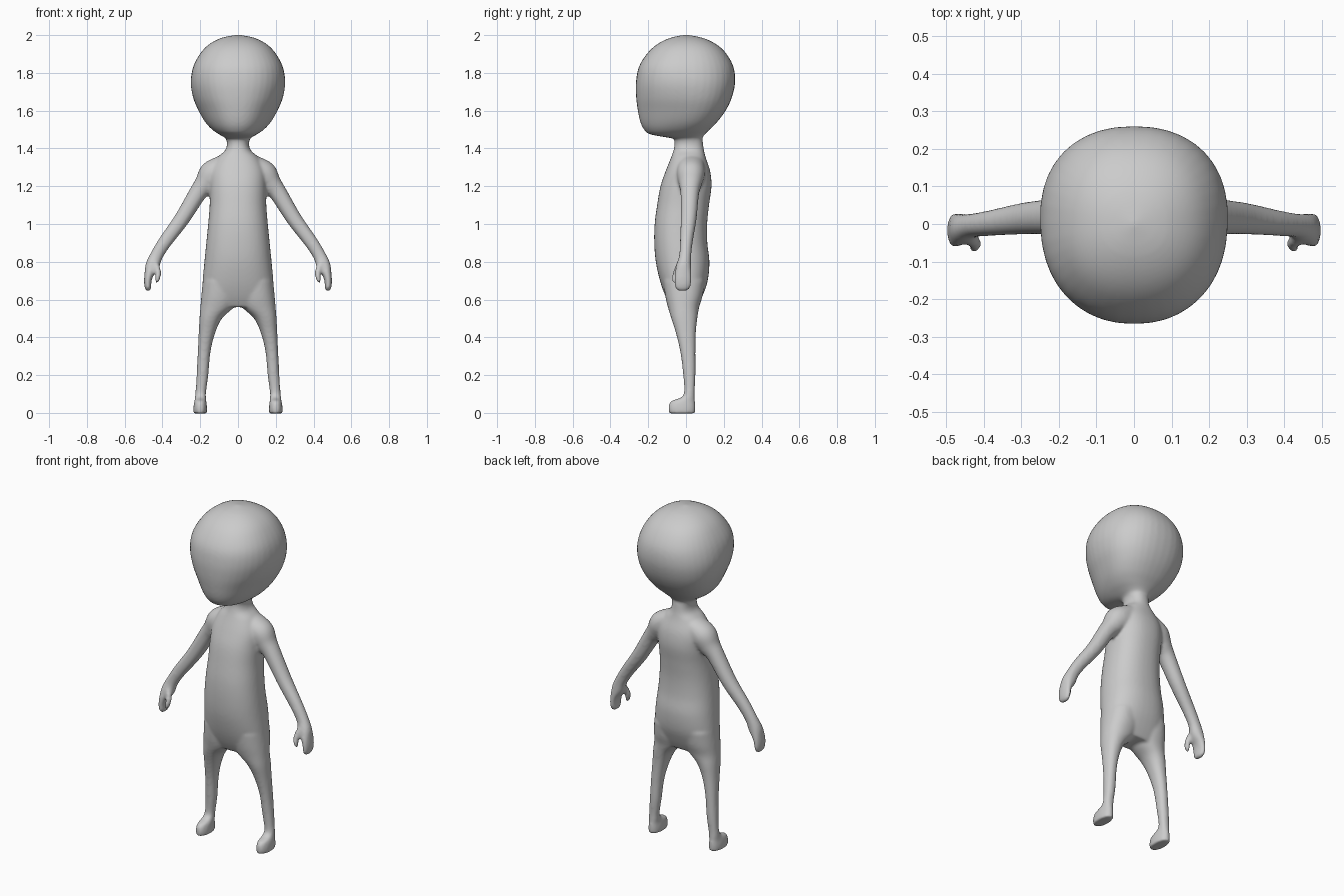
import bpy, bmesh
from math import sin, cos, pi, copysign
from mathutils import Vector

bm = bmesh.new()


def smooth_stations(st, n=5):
    """Catmull-Rom interpolation through the stations."""
    out = []
    for i in range(len(st) - 1):
        p0, p1, p2, p3 = (st[max(0, min(len(st) - 1, i + k))] for k in (-1, 0, 1, 2))
        for j in range(n):
            t = j / n
            out.append([0.5 * (2 * b + (c - a) * t + (2 * a - 5 * b + 4 * c - d) * t * t
                               + (3 * b - a - 3 * c + d) * t ** 3)
                        for a, b, c, d in zip(p0, p1, p2, p3)])
    return out + [list(st[-1])]


def loft(stations, side=1, power=2.0, follow=False, seg=40):
    """Closed loft of rounded rings: (x, y, z, half width, half depth, front taper)."""
    st = smooth_stations(stations)
    rings = []
    for i, (x, y, z, a, b, taper) in enumerate(st):
        u = Vector((1, 0, 0))
        if follow:  # rings stand across the path, seen from the front
            p, q = st[max(i - 1, 0)], st[min(i + 1, len(st) - 1)]
            u = Vector((-(q[2] - p[2]), 0, q[0] - p[0])).normalized()
        ring = []
        for k in range(seg):
            t = 2 * pi * k / seg
            c, s = (copysign(abs(v) ** (2 / power), v) for v in (cos(t), sin(t)))
            v = Vector((x, y + b * s, z)) + u * (a * c * (1 + taper * s))
            v.x *= side
            ring.append(bm.verts.new(v))
        rings.append(ring)
    for r, s in zip(rings, rings[1:]):
        for k in range(seg):
            bm.faces.new((r[k], r[(k + 1) % seg], s[(k + 1) % seg], s[k]))
    bm.faces.new(rings[0][::-1])
    bm.faces.new(rings[-1])


def span(z, half, front, back, taper=0.0, x=0.0):
    return (x, (front + back) / 2, z, half, (back - front) / 2, taper)


# head
loft([span(1.455, .065, -.08, .085), span(1.475, .10, -.19, .10, .1),
      span(1.50, .135, -.222, .125, .15), span(1.54, .17, -.242, .165, .18),
      span(1.60, .205, -.255, .21, .16), span(1.67, .236, -.264, .243, .1),
      span(1.75, .25, -.265, .26, .04), span(1.83, .238, -.25, .252),
      span(1.90, .202, -.208, .215), span(1.95, .155, -.155, .163),
      span(1.985, .088, -.085, .09), span(2.002, .004, -.004, .004)], power=2.25)

# neck and torso
loft([span(1.52, .10, -.08, .11), span(1.47, .072, -.07, .088),
      span(1.43, .058, -.06, .09), span(1.39, .068, -.066, .095),
      span(1.35, .11, -.08, .105), span(1.28, .145, -.108, .128),
      span(1.2, .15, -.135, .135), span(1.1, .15, -.153, .122),
      span(1.0, .158, -.166, .112), span(.9, .168, -.168, .113),
      span(.8, .178, -.16, .124), span(.7, .187, -.138, .115),
      span(.62, .19, -.11, .088), span(.56, .17, -.08, .06)], power=2.3)

for side in (1, -1):
    # leg and foot
    def leg(z, inner, outer, front, back):
        return span(z, (outer - inner) / 2, front, back, 0, (outer + inner) / 2)

    loft([leg(.70, .0, .186, -.12, .10), leg(.62, .0, .194, -.11, .088),
          leg(.56, .022, .199, -.096, .07), leg(.50, .085, .204, -.078, .06),
          leg(.42, .122, .208, -.053, .052), leg(.32, .146, .213, -.03, .05),
          leg(.2, .157, .219, -.015, .05), leg(.11, .169, .225, -.01, .046),
          leg(.08, .169, .228, -.03, .047), leg(.062, .168, .231, -.08, .048),
          leg(.03, .164, .236, -.094, .05), leg(-.003, .164, .236, -.09, .048)],
         side, 2.2)
    # arm and fingers
    loft([(.06, .025, 1.325, .05, .07, 0), (.13, .025, 1.265, .075, .075, 0),
          (.175, .023, 1.21, .058, .06, 0), (.215, .02, 1.16, .047, .049, 0),
          (.297, .014, 1.027, .041, .042, 0), (.385, .002, .907, .036, .034, 0),
          (.43, -.004, .835, .034, .032, 0), (.453, -.012, .78, .037, .039, 0),
          (.472, -.016, .73, .024, .045, 0), (.478, -.017, .69, .019, .045, 0),
          (.476, -.018, .66, .017, .038, 0), (.474, -.018, .646, .008, .022, 0)],
         side, 2.1, True)
    # thumb
    loft([(.445, -.025, .80, .018, .022, 0), (.428, -.042, .765, .017, .02, 0),
          (.422, -.054, .735, .015, .018, 0), (.427, -.059, .705, .013, .016, 0),
          (.432, -.06, .688, .007, .009, 0)], side, 2.0, True, 20)

bmesh.ops.recalc_face_normals(bm, faces=bm.faces)
mesh = bpy.data.meshes.new("body")
bm.to_mesh(mesh)
bm.free()
body = bpy.data.objects.new("body", mesh)
bpy.context.collection.objects.link(body)

# fuse the parts into one soft skin
fuse = body.modifiers.new("fuse", 'REMESH')
fuse.mode = 'VOXEL'
fuse.voxel_size = 0.008
fuse.use_smooth_shade = True
soft = body.modifiers.new("soften", 'SMOOTH')
soft.factor = 0.5
soft.iterations = 9
